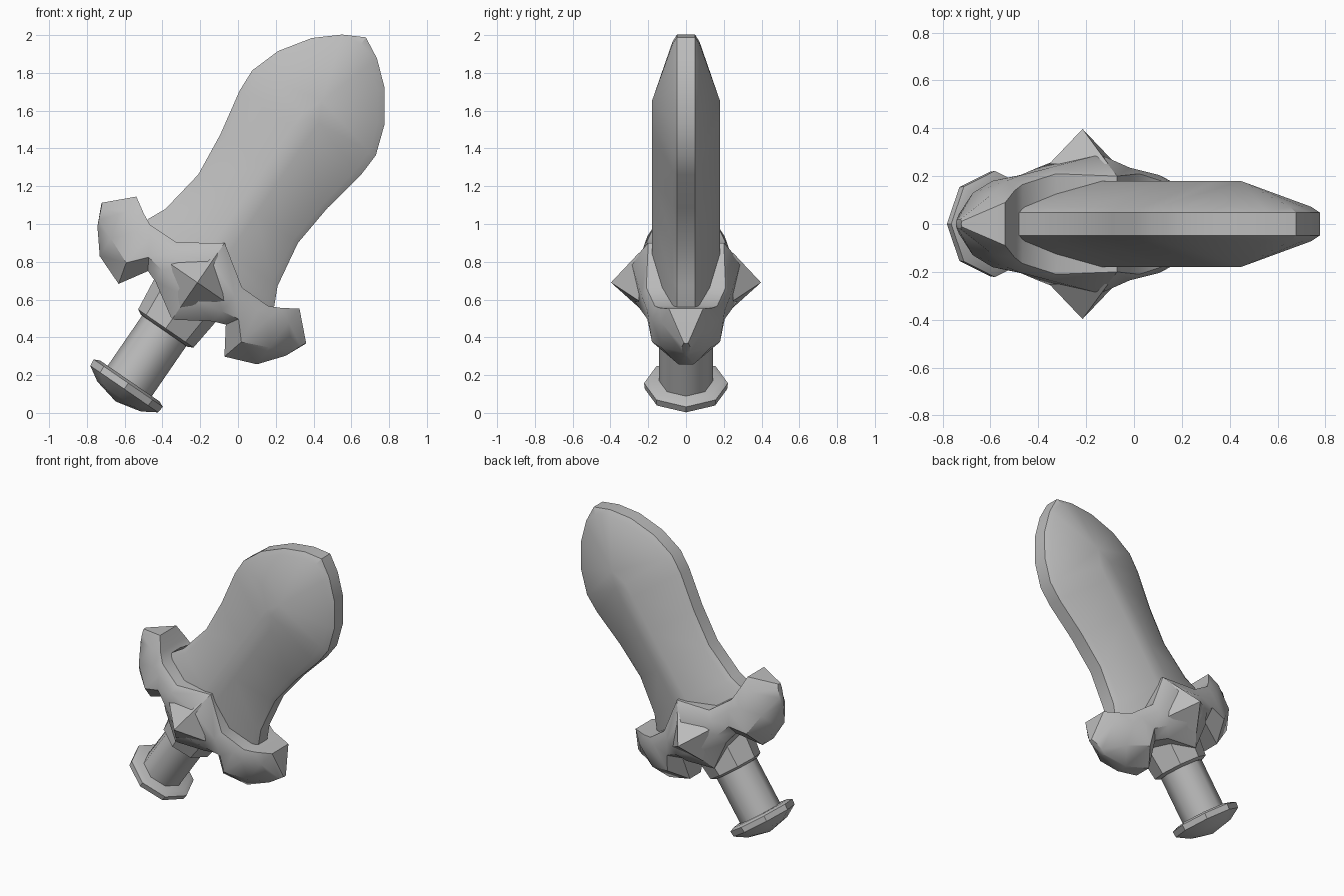
import bpy, bmesh, math
from mathutils import Matrix, Vector

if "Cube" in bpy.data.objects:
    bpy.data.objects.remove(bpy.data.objects["Cube"])

# Sword is built upright around its guard, then leaned to the side
TILT = Matrix.Translation((-0.215, 0, 0.69)) @ Matrix.Rotation(math.radians(34.5), 4, 'Y')

grey = bpy.data.materials.new("plain_grey")
grey.use_nodes = True
grey.diffuse_color = (0.5, 0.5, 0.5, 1)
grey.node_tree.nodes["Principled BSDF"].inputs["Base Color"].default_value = (0.5, 0.5, 0.5, 1)


def finish(name, bm, angle):
    bmesh.ops.remove_doubles(bm, verts=bm.verts, dist=0.0005)
    bmesh.ops.holes_fill(bm, edges=[e for e in bm.edges if e.is_boundary], sides=0)
    bmesh.ops.recalc_face_normals(bm, faces=bm.faces)
    bm.transform(TILT)
    mesh = bpy.data.meshes.new(name)
    bm.to_mesh(mesh)
    bm.free()
    mesh.materials.append(grey)
    obj = bpy.data.objects.new(name, mesh)
    bpy.context.collection.objects.link(obj)
    bpy.ops.object.select_all(action='DESELECT')
    obj.select_set(True)
    bpy.context.view_layer.objects.active = obj
    bpy.ops.object.shade_smooth_by_angle(angle=math.radians(angle))
    return obj


def add_grid(bm, rows, wrap=False):
    grid = [[bm.verts.new(p) for p in row] for row in rows]
    for a, b in zip(grid, grid[1:]):
        n = len(a)
        for i in range(n if wrap else n - 1):
            j = (i + 1) % n
            bm.faces.new((a[i], a[j], b[j], b[i]))


def quarter_part(name, rows, angle):
    """Loft one quarter, then mirror it left-right and front-back."""
    bm = bmesh.new()
    add_grid(bm, rows)
    bmesh.ops.remove_doubles(bm, verts=bm.verts, dist=0.0005)
    for axis in ('X', 'Y'):
        bmesh.ops.mirror(bm, geom=bm.verts[:] + bm.edges[:] + bm.faces[:],
                         axis=axis, merge_dist=0.0005)
    return finish(name, bm, angle)


def turned_part(name, profile, angle, sides=8):
    """Turn a (radius, height) profile around the sword's long axis."""
    bm = bmesh.new()
    rows = [[(r * math.cos(k * math.tau / sides), r * math.sin(k * math.tau / sides), z)
             for k in range(sides)] for r, z in profile]
    add_grid(bm, rows, wrap=True)
    return finish(name, bm, angle)


# Blade: leaf outline with a flat rim, a rounded shoulder and a raised ridge
outline = [(0.41, 0.0), (0.405, 0.13), (0.36, 0.226), (0.32, 0.474), (0.344, 0.715),
           (0.391, 0.963), (0.397, 1.09), (0.342, 1.252), (0.234, 1.41),
           (0.112, 1.516), (0.0, 1.575)]
RIDGE_Y, RIM_Y, RIDGE_END = 0.18, 0.048, 1.167
rows = []
for s, t in outline:
    if t < 1.0:
        ridge, centre = Vector((0.05, RIDGE_Y, t)), Vector((0, RIDGE_Y, t))
    elif t < 1.2:
        ridge, centre = Vector((0.05, RIDGE_Y, 1.06)), Vector((0, RIDGE_Y, 1.06))
    else:
        ridge = centre = Vector((0, RIDGE_Y, RIDGE_END))
    rim = Vector((s, RIM_Y, t))
    shoulder = rim.lerp(ridge, 0.11)
    shoulder.y = 0.072
    rows.append([(s, 0, t), rim, shoulder, ridge, centre])
quarter_part("blade", rows, 25)

# Guard: sections as (top s, top t, bottom s, bottom t, top y, middle y, bottom y)
sections = [(0.0, 0.255, 0.0, -0.238, 0.20, 0.29, 0.19),
            (0.21, 0.112, 0.185, -0.122, 0.21, 0.235, 0.18),
            (0.38, 0.11, 0.25, -0.098, 0.165, 0.205, 0.13),
            (0.44, 0.14, 0.34, -0.242, 0.14, 0.18, 0.06),
            (0.524, 0.192, 0.505, -0.178, 0.09, 0.13, 0.04),
            (0.655, 0.063, 0.602, -0.058, 0.012, 0.02, 0.01),
            (0.657, 0.06, 0.604, -0.056, 0, 0, 0)]
rows = []
for ts, tt, bs, bt, ty, my, by in sections:
    top, low = Vector((ts, 0, tt)), Vector((bs, 0, bt))
    depth = Vector((0, 1, 0))
    rows.append([top, top + depth * ty, top.lerp(low, 0.25) + depth * my,
                 top.lerp(low, 0.7) + depth * my, low + depth * by, low])
quarter_part("guard", rows, 35)

# Pointed studs on the front and back of the guard
for side, label in ((-1, "front"), (1, "back")):
    bm = bmesh.new()
    corners = [(0.17, 0), (0, 0.19), (-0.17, 0), (0, -0.16)]
    add_grid(bm, [[(s, side * 0.25, t) for s, t in corners],
                  [(0, side * 0.397, 0)] * 4], wrap=True)
    finish(label + "_stud", bm, 20)

# Grip, collar and pommel
turned_part("collar", [(0.15, -0.31), (0.178, -0.295), (0.2, -0.1)], 35)
turned_part("grip", [(0.142, -0.66), (0.142, -0.2)], 50)
turned_part("pommel", [(0.19, -0.632), (0.222, -0.646), (0.218, -0.684),
                       (0.14, -0.732), (0.0, -0.764)], 35)
